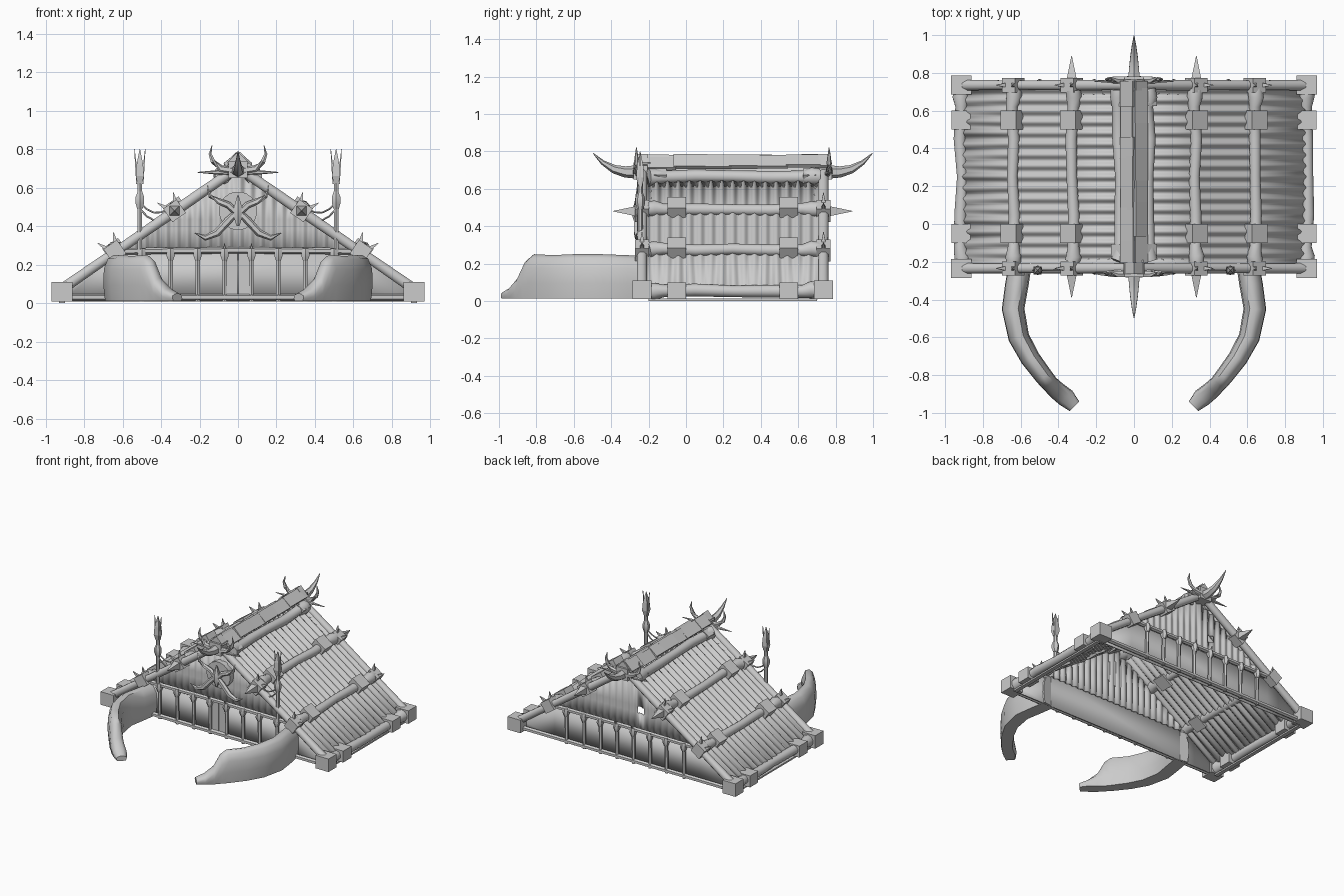
import bpy, bmesh, math, random
from math import sin, cos, pi
from mathutils import Vector as V, Matrix

random.seed(4)
if "Cube" in bpy.data.objects:
    bpy.data.objects.remove(bpy.data.objects["Cube"])

mat = bpy.data.materials.new("plain grey")
mat.use_nodes = True
GREY = (0.6, 0.6, 0.6, 1)
mat.diffuse_color = GREY
mat.node_tree.nodes["Principled BSDF"].inputs["Base Color"].default_value = GREY

SLOPE = 0.69
FRONT, BACK = -0.235, 0.735
ENDS = (("front", FRONT, -1), ("back", BACK, 1))
SIDES = (("left", 1), ("right", -1))


def roof_z(x):
    return 0.70 - SLOPE * abs(x)


def finish(name, bm, smooth=False):
    bmesh.ops.recalc_face_normals(bm, faces=bm.faces)
    me = bpy.data.meshes.new(name)
    bm.to_mesh(me)
    bm.free()
    ob = bpy.data.objects.new(name, me)
    bpy.context.collection.objects.link(ob)
    me.materials.append(mat)
    if smooth:
        bpy.ops.object.select_all(action='DESELECT')
        ob.select_set(True)
        bpy.context.view_layer.objects.active = ob
        bpy.ops.object.shade_smooth_by_angle(angle=math.radians(50))
    return ob


def loft(name, rings, smooth=True):
    """Skin a list of closed rings and cap both ends."""
    bm = bmesh.new()
    rows = [[bm.verts.new(p) for p in r] for r in rings]
    n = len(rows[0])
    for a, b in zip(rows, rows[1:]):
        for i in range(n):
            bm.faces.new((a[i], a[(i + 1) % n], b[(i + 1) % n], b[i]))
    bm.faces.new(rows[0])
    bm.faces.new(rows[-1])
    return finish(name, bm, smooth)


def tube(name, pts, radii, sides=8, smooth=True):
    """Round pole along a path, one radius per point."""
    pts = [V(p) for p in pts]
    if not isinstance(radii, (list, tuple)):
        radii = [radii] * len(pts)
    rings = []
    for i, (p, r) in enumerate(zip(pts, radii)):
        t = (pts[min(i + 1, len(pts) - 1)] - pts[max(i - 1, 0)]).normalized()
        ref = V((0, 0, 1)) if abs(t.z) < 0.8 else V((0, 1, 0))
        u = t.cross(ref).normalized()
        w = t.cross(u)
        rings.append([p + r * (cos(a) * u + sin(a) * w)
                      for a in (2 * pi * (k + 0.5) / sides for k in range(sides))])
    return loft(name, rings, smooth)


def spike(name, base, tip, r, sides=4):
    tube(name, (base, tip), (r, 0.002), sides, False)


def box(name, loc, size, tilt=0):
    """Box turned about the y axis."""
    bm = bmesh.new()
    m = Matrix.Translation(loc) @ Matrix.Rotation(tilt, 4, 'Y') @ Matrix.Diagonal((*size, 1))
    bmesh.ops.create_cube(bm, size=1, matrix=m)
    return finish(name, bm)


def sheet(name, columns, skip=None):
    """Open surface from columns of points, solidified."""
    bm = bmesh.new()
    cols = [[bm.verts.new(p) for p in c] for c in columns]
    for i, (a, b) in enumerate(zip(cols, cols[1:])):
        for j in range(len(a) - 1):
            if not (skip and skip(a[j].co, b[j + 1].co)):
                bm.faces.new((a[j], b[j], b[j + 1], a[j + 1]))
    ob = finish(name, bm, True)
    mod = ob.modifiers.new("thickness", 'SOLIDIFY')
    mod.thickness = 0.008
    return ob


# Corrugated roof, ridges running down each slope
for side, s in SIDES:
    cols = []
    for i in range(129):
        y = -0.215 + 0.93 * i / 128
        h = 0.011 * cos(2 * pi * i / 8)
        e = 0.92 + 0.008 * sin(i * 0.6)
        cols.append([(s * x, y, roof_z(x) + h) for x in (0.01, 0.3, 0.6, e)])
    sheet(side + "_roof", cols)

# Gable walls: plank base, corrugated upper sheet with a small window at the back
for end, y0, d in ENDS:
    cols = []
    for i in range(137):
        x = -0.62 + 1.24 * i / 136
        top = max(roof_z(x) - 0.01, 0.25)
        y = y0 - d * 0.035 + 0.008 * cos(2 * pi * i / 6)
        cols.append([(x, y, min(z, top)) for z in (0.24, 0.385, 0.435, 0.75)])
    window = (lambda a, b: d > 0 and -0.14 < a.x and b.x < -0.08 and 0.38 < a.z < 0.4)
    sheet(end + "_upper_wall", cols, window)
    sheet(end + "_lower_wall", [[(x, y0 - d * 0.025, 0.01), (x, y0 - d * 0.025, min(0.27, roof_z(x)))]
                                for x in (-0.91, -0.62, 0.62, 0.91)])
    tube(end + "_base_beam", ((-0.9, y0, 0.03), (0.9, y0, 0.03)), 0.018, 6)
    tube(end + "_cross_beam", ((-0.61, y0, 0.27), (0, y0, 0.275), (0.61, y0, 0.27)), 0.017, 6)
    # Wall posts with rope knots at the beam
    for side, s in SIDES:
        for x in (0.07, 0.21, 0.35, 0.5):
            tube(side + "_" + end + "_post", ((s * x, y0, 0.01), (s * x, y0 + d * 0.005, 0.28)), 0.013, 6)
            tube(side + "_" + end + "_knot", [(s * x, y0 + d * 0.008, z) for z in (0.22, 0.25, 0.285)],
                 (0.014, 0.026, 0.018), 6)
        spike(side + "_" + end + "_door_spike", (s * 0.07, y0 - 0.01 * -d, 0.27), (s * 0.07, y0 + d * 0.03, 0.31), 0.012)

# Door leaves between the two middle posts
for side, s in SIDES:
    box(side + "_door_leaf", (s * 0.031, FRONT + 0.01, 0.14), (0.058, 0.02, 0.25))

# Rafters, joint blocks and spikes along both gables
tilt = math.atan(SLOPE)
for end, y0, d in ENDS:
    for side, s in SIDES:
        tag = side + "_" + end
        tube(tag + "_rafter", [(s * x, y0, roof_z(x) + 0.005) for x in (0.91, 0.6, 0.3, 0.0)],
             (0.03, 0.027, 0.03, 0.028), 8)
        box(tag + "_foot_block", (s * 0.915, y0 + d * 0.0, 0.06), (0.11, 0.1, 0.1))
        for x, z, spread in ((0.33, 0.48, 0.155), (0.64, 0.27, 0.035)):
            box(tag + "_joint_block", (s * x, y0, z), (0.085, 0.075, 0.085), s * tilt)
            spike(tag + "_joint_spike", (s * x, y0 + d * 0.03, z), (s * x, y0 + d * spread, z), 0.038)
            n = V((s * sin(tilt), 0, cos(tilt)))
            t = V((s * cos(tilt), 0, -sin(tilt)))
            for k in (-1, 1):
                c = V((s * x, y0, z))
                spike(tag + "_thorn", c + n * 0.03 + t * k * 0.025, c + n * 0.085 + t * k * 0.05, 0.018)

# Purlin logs with square collars
for side, s in SIDES:
    for x, z, r in ((0.915, 0.055, 0.034), (0.64, 0.275, 0.032), (0.325, 0.49, 0.032), (0.075, 0.665, 0.035)):
        ys = (-0.2, -0.17, -0.12, 0.05, 0.25, 0.45, 0.62, 0.67, 0.71)
        flare = (1.3, 1.35, 1, 1, 0.92, 1, 1, 1.35, 1.3)
        tube(side + "_purlin", [(s * (x + random.uniform(-.008, .008)), y, z + random.uniform(-.006, .006))
                                for y in ys], [r * f for f in flare], 10)
        for y in (-0.05, 0.55):
            if x > 0.2:
                box(side + "_collar", (s * x, y, z), (0.1, 0.1, 0.088), 0 if x > 0.9 else s * tilt)
    for y in (-0.14, 0.66):
        box(side + "_ridge_collar", (s * 0.075, y, 0.66), (0.06, 0.07, 0.075), s * tilt)

# Ridge cap of overlapping uneven boards
for side, s in SIDES:
    y = -0.2
    while y < 0.72:
        length = min(random.uniform(0.1, 0.18), 0.75 - y)
        box(side + "_ridge_board", (s * 0.034, y + length / 2, 0.742 + random.uniform(-.009, .007)),
            (0.088, length + 0.012, 0.02), s * (0.75 + random.uniform(-.08, .08)))
        y += length
tube("ridge_pole", ((0, -0.24, 0.69), (0, 0.74, 0.69)), 0.035, 8)

# Gable peaks: block, long ridge horn, crescent horns, side spikes
for end, y0, d in ENDS:
    box(end + "_peak_block", (0, y0, 0.695), (0.1, 0.09, 0.09))
    box(end + "_peak_diamond", (0, y0, 0.73), (0.08, 0.06, 0.08), pi / 4)
    tube(end + "_ridge_horn", [(0, y0 + d * a, z) for a, z in
         ((0.03, 0.69), (0.09, 0.69), (0.15, 0.705), (0.21, 0.74), (0.262, 0.79))],
         (0.036, 0.03, 0.023, 0.013, 0.002), 6)
    for side, s in SIDES:
        tube(side + "_" + end + "_crescent", [(s * x, y0 + d * 0.03, z) for x, z in
             ((0.03, 0.69), (0.09, 0.70), (0.13, 0.735), (0.145, 0.775), (0.135, 0.82))],
             (0.02, 0.018, 0.014, 0.009, 0.002), 6)
        spike(side + "_" + end + "_peak_spike", (s * 0.04, y0 + d * 0.02, 0.68), (s * 0.21, y0 + d * 0.02, 0.68), 0.018, 6)

# Round emblem board with crossed tusks on the front gable
tube("emblem_board", ((0, FRONT + 0.04, 0.48), (0, FRONT - 0.005, 0.48)), 0.1, 20)
tube("emblem_skull", [(0, FRONT - 0.025, z) for z in (0.4, 0.45, 0.5, 0.56)], (0.008, 0.026, 0.024, 0.004), 6)
for side, s in SIDES:
    tube(side + "_lower_tusk", [(s * x, FRONT - 0.025, z) for x, z in
         ((-0.02, 0.5), (0.05, 0.43), (0.11, 0.365), (0.17, 0.34), (0.225, 0.365))],
         (0.012, 0.02, 0.02, 0.015, 0.002), 6)
    tube(side + "_upper_tusk", [(s * x, FRONT - 0.025, z) for x, z in
         ((0, 0.46), (0.05, 0.51), (0.1, 0.53), (0.145, 0.555), (0.16, 0.615))],
         (0.016, 0.018, 0.016, 0.011, 0.002), 6)

# Spear poles with leaf heads and hanging ropes
for side, s in SIDES:
    x, y = s * 0.51, FRONT - 0.01
    tube(side + "_spear_pole", ((x, y, 0.26), (x, y, 0.64)), 0.014, 6)
    tube(side + "_spear_binding", [(x, y, z) for z in (0.49, 0.52, 0.55, 0.58)], (0.016, 0.026, 0.026, 0.014), 6)
    leaf = tube(side + "_spear_head", [(x, y, z) for z in (0.6, 0.66, 0.72, 0.8)], (0.01, 0.03, 0.024, 0.002), 4, False)
    for dx in (-1, 1):
        spike(side + "_spear_barb", (x + dx * 0.012, y, 0.62), (x + dx * 0.028, y, 0.8), 0.01)
    for z, sag in ((0.52, 0.035), (0.49, 0.045)):
        tube(side + "_rope", [(s * (0.51 - 0.15 * t), y, z - 0.03 * t - sag * sin(pi * t))
                              for t in (0, 0.25, 0.5, 0.75, 1)], 0.005, 5)

# Great tusks lying as curved walls before the entrance: x, y, half width, top
TUSK = ((0.6, -0.2, 0.06, 0.24), (0.62, -0.32, 0.062, 0.245), (0.64, -0.45, 0.06, 0.25),
        (0.61, -0.6, 0.056, 0.25), (0.55, -0.71, 0.052, 0.245), (0.475, -0.81, 0.048, 0.25),
        (0.445, -0.845, 0.045, 0.22), (0.41, -0.88, 0.048, 0.13), (0.36, -0.92, 0.05, 0.075),
        (0.315, -0.965, 0.036, 0.05))
SECTION = ((-0.8, 0), (-1, 0.35), (-0.9, 0.75), (-0.45, 0.97), (0.1, 1), (0.6, 0.92),
           (0.95, 0.7), (1, 0.35), (0.85, 0))
for side, s in SIDES:
    rings = []
    for i, (x, y, w, top) in enumerate(TUSK):
        a, b = TUSK[max(i - 1, 0)], TUSK[min(i + 1, len(TUSK) - 1)]
        t = V((b[0] - a[0], b[1] - a[1])).normalized()
        rings.append([(s * (x - t.y * w * k), y + t.x * w * k, 0.012 + (top - 0.012) * h) for k, h in SECTION])
    loft(side + "_great_tusk", rings)

# Ground ties under the foot blocks
for side, s in SIDES:
    box(side + "_ground_strip", (s * 0.915, 0.25, 0.006), (0.03, 0.9, 0.012))
